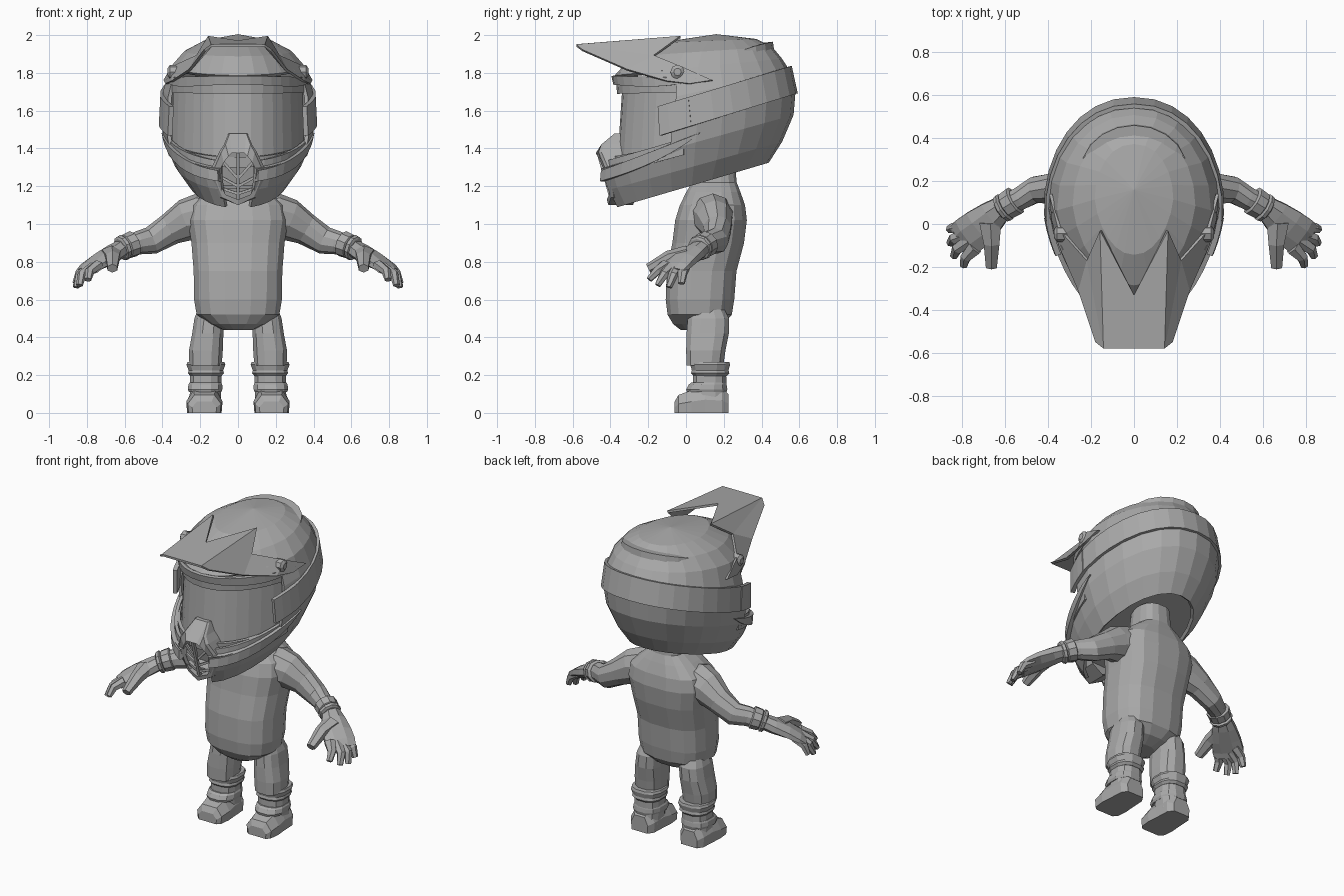
import bpy, math
from math import sin, cos, pi, radians
from mathutils import Vector

if "Cube" in bpy.data.objects:
    bpy.data.objects.remove(bpy.data.objects["Cube"])

GREY = bpy.data.materials.new("plain grey")
GREY.use_nodes = True
GREY.diffuse_color = (0.4, 0.4, 0.4, 1)
GREY.node_tree.nodes["Principled BSDF"].inputs["Base Color"].default_value = (0.4, 0.4, 0.4, 1)


def make(name, verts, faces, mirror=False, thick=0):
    me = bpy.data.meshes.new(name)
    me.from_pydata([tuple(v) for v in verts], [], faces)
    me.materials.append(GREY)
    ob = bpy.data.objects.new(name, me)
    bpy.context.collection.objects.link(ob)
    bpy.context.view_layer.objects.active = ob
    ob.select_set(True)
    bpy.ops.object.mode_set(mode='EDIT')
    bpy.ops.mesh.select_all(action='SELECT')
    bpy.ops.mesh.normals_make_consistent(inside=False)
    bpy.ops.object.mode_set(mode='OBJECT')
    ob.select_set(False)
    if mirror:
        m = ob.modifiers.new("mirror", 'MIRROR')
        m.use_clip = True
    if thick:
        m = ob.modifiers.new("thickness", 'SOLIDIFY')
        m.thickness, m.offset = thick, 0
    return ob


def loft(name, rings, caps=(True, True), closed=True, **kw):
    n = len(rings[0])
    verts = [p for r in rings for p in r]
    faces = []
    for i in range(len(rings) - 1):
        for j in range(n if closed else n - 1):
            k = (j + 1) % n
            faces.append((i * n + j, i * n + k, (i + 1) * n + k, (i + 1) * n + j))
    if caps[0]:
        faces.append(tuple(range(n)))
    if caps[1]:
        faces.append(tuple(range(len(verts) - n, len(verts))))
    return make(name, verts, faces, **kw)


def spow(v, e):
    return math.copysign(abs(v) ** e, v)


def column(name, rows, n=12, e=0.8, **kw):
    """Upright loft; rows are z, x, y, half width, half depth."""
    rings = [[(x + rx * spow(cos(2 * pi * (j + .5) / n), e),
               y + ry * spow(sin(2 * pi * (j + .5) / n), e), z) for j in range(n)]
             for z, x, y, rx, ry in rows]
    return loft(name, rings, **kw)


def tube(name, path, radii, n=8, **kw):
    """Loft along a path; radii are half width, half height."""
    pts = [Vector(p) for p in path]
    rings = []
    for i, p in enumerate(pts):
        d = (pts[min(i + 1, len(pts) - 1)] - pts[max(i - 1, 0)]).normalized()
        s = d.cross(Vector((0, 0, 1))).normalized()
        u = s.cross(d)
        w, h = radii[i]
        rings.append([p + s * w * cos(2 * pi * (j + .5) / n) + u * h * sin(2 * pi * (j + .5) / n)
                      for j in range(n)])
    return loft(name, rings, mirror=True, **kw)


def hoop(r, deg):
    """Point on a tilted helmet ring; r is front y, front z, back y, back z, half width."""
    yf, zf, yb, zb, w = r
    t = radians(deg)
    k = (1 - cos(t)) / 2
    taper = 1 - .15 * max(cos(t), 0)
    return Vector((w * taper * spow(sin(t), .92), yf + (yb - yf) * k, zf + (zb - zf) * k))


def band(name, low, high, a, b, steps, thick, taper=0):
    """Curved strip on the left half, mirrored; taper narrows its far end to the top edge."""
    rows = [[], []]
    for i in range(steps + 1):
        f = i / steps
        p, q = hoop(low, a + (b - a) * f), hoop(high, a + (b - a) * f)
        rows[0].append(p.lerp(q, taper * f ** 3))
        rows[1].append(q)
    return loft(name, rows, caps=(False, False), closed=False, thick=thick, mirror=True)


# Torso with neck
body = [(.44, -.03, .13, .08), (.47, -.07, .2, .15), (.52, -.1, .245, .222), (.60, -.11, .258, .236),
        (.75, -.105, .27, .238), (.90, -.075, .31, .25), (1.02, -.06, .325, .27), (1.10, -.035, .315, .255),
        (1.17, 0, .29, .175), (1.22, .03, .27, .11), (1.34, .04, .26, .1)]
column("torso", [(z, 0, (a + b) / 2, w, (b - a) / 2) for z, a, b, w in body], n=16, e=.75)

# Legs and boots
column("legs", [(.6, .145, .11, .05, .07), (.5, .152, .118, .081, .112), (.42, .16, .115, .085, .115),
                (.33, .17, .105, .092, .107), (.25, .172, .1, .088, .1)], mirror=True)
column("boot_cuffs", [(.195, .17, .128, .085, .09), (.21, .17, .128, .098, .104), (.225, .17, .128, .094, .1),
                      (.255, .17, .128, .106, .108), (.27, .17, .128, .1, .104)], mirror=True)
column("boot_shafts", [(.04, .175, .125, .085, .1), (.12, .172, .125, .085, .092),
                       (.22, .17, .125, .085, .09)], mirror=True)
column("ankle_straps", [(.11, .174, .11, .088, .108), (.125, .174, .11, .094, .112),
                        (.15, .173, .115, .092, .103), (.16, .173, .12, .086, .095)], mirror=True)
foot = []
for y, w, h in [(-.06, .065, .06), (-.04, .088, .095), (.03, .096, .12), (.1, .09, .14), (.19, .085, .13), (.225, .06, .1)]:
    foot.append([(.178 + s * w * k, y, h * f) for s, k, f in
                 [(-1, .95, 0), (-1, 1, .5), (-1, .6, 1), (1, .6, 1), (1, 1, .5), (1, .95, 0)]])
loft("feet", foot, mirror=True)

# Arms, glove cuffs and hands
tube("arms", [(.1, .135, 1.05), (.2, .14, 1.038), (.27, .15, 1.022), (.36, .165, .972), (.46, .16, .912),
              (.53, .12, .9), (.62, .075, .87)],
     [(.1, .09), (.115, .125), (.1, .112), (.077, .085), (.064, .074), (.056, .062), (.05, .052)], n=10)
for nm, a, b in [("wrist_cuff", 0, .055), ("wrist_band", .062, .085)]:
    p = Vector((.55, .112, .898))
    d = Vector((.8, -.5, -.32))
    tube(nm + "s", [p + d * t for t in (a, a + .006, b, b + .006)],
         [(.058, .06), (.071, .07), (.067, .066), (.054, .055)], n=10)
tube("palms", [(.6, .09, .88), (.66, .04, .845), (.72, -.015, .81), (.775, -.055, .775), (.8, -.075, .75)],
     [(.052, .046), (.076, .046), (.096, .04), (.098, .03), (.09, .022)])
fingers = {"index_finger": [(.74, -.11, .785), (.785, -.155, .75), (.795, -.195, .705)],
           "middle_finger": [(.765, -.08, .775), (.825, -.115, .735), (.84, -.15, .675)],
           "ring_finger": [(.78, -.05, .77), (.84, -.068, .73), (.858, -.09, .665)],
           "little_finger": [(.78, -.01, .78), (.84, -.018, .74), (.862, -.025, .685)],
           "thumb": [(.67, .01, .845), (.664, -.09, .822), (.665, -.2, .765)]}
for nm, path in fingers.items():
    r = .042 if nm == "thumb" else .027
    tube(nm + "s", path, [(r * 1.4, r), (r, r * .9), (r * .7, r * .6)], n=6)

# Helmet shell with eye and mouth openings
R = [(-.37, 1.09, .43, 1.33, .25), (-.42, 1.18, .50, 1.44, .325), (-.46, 1.29, .56, 1.58, .38),
     (-.45, 1.42, .57, 1.70, .4), (-.40, 1.60, .545, 1.80, .387), (-.37, 1.78, .50, 1.87, .35),
     (-.28, 1.88, .45, 1.93, .28), (-.14, 1.95, .37, 1.97, .18)]
N = 24
verts = [hoop(r, 360 * j / N) for r in R for j in range(N)] + [Vector((0, .16, 1.995))]
faces = []
for i in range(len(R) - 1):
    for j in range(N):
        c = min(j, N - 1 - j)
        if (2 <= i < 5 and c < 5) or (i < 2 and c < 1):
            continue
        k = (j + 1) % N
        faces.append((i * N + j, i * N + k, (i + 1) * N + k, (i + 1) * N + j))
top = (len(R) - 1) * N
faces += [(top + j, top + (j + 1) % N, len(verts) - 1) for j in range(N)]
make("helmet_shell", verts, faces, thick=.02)
liner = [hoop(R[1], 360 * j / N) * .97 + Vector((0, 0, .04)) for j in range(N)]
make("helmet_liner", liner, [tuple(range(N))])

# Rims, goggles and strap
band("chin_rim", (-.465, 1.22, .565, 1.53, .378), (-.46, 1.275, .575, 1.68, .393), 16, 92, 9, .024, .97)
band("chin_lip", (-.435, 1.25, .55, 1.52, .37), (-.43, 1.33, .55, 1.62, .378), 14, 82, 8, .02)
band("brow_rim", (-.375, 1.74, .5, 1.62, .375), (-.385, 1.785, .5, 1.76, .372), 0, 90, 9, .02, .9)
band("goggle_lens", (-.36, 1.3, .5, 1.5, .365), (-.33, 1.76, .5, 1.78, .355), 0, 78, 7, .01)
band("goggle_frame_bottom", (-.385, 1.3, .5, 1.46, .374), (-.39, 1.355, .5, 1.53, .376), 0, 76, 7, .02)
band("goggle_frame_top", (-.355, 1.69, .5, 1.71, .367), (-.36, 1.75, .5, 1.73, .367), 0, 76, 7, .02)
low, high = (-.45, 1.37, .582, 1.69, .412), (-.45, 1.53, .55, 1.835, .404)
band("goggle_strap", low, high, 76, 180, 9, .02)
band("strap_mounts", low, high, 67, 86, 3, .026)

# Mouth vent frame with bars
def face_y(x, z):
    y = -.495 + (z - 1.4) * 1.3 if z > 1.4 else -.495 + (1.4 - z) * .28
    return y + abs(x) * .3


def vent_loop(half, back):
    pts = half + [(-x, z) for x, z in reversed(half) if x > 0]
    return [(x, face_y(x, z) + back, z) for x, z in pts]


outer = [(.05, 1.48), (.075, 1.42), (.1, 1.38), (.155, 1.27), (.095, 1.14), (0, 1.1)]
inner = [(.035, 1.375), (.05, 1.36), (.075, 1.325), (.115, 1.25), (.065, 1.155), (0, 1.13)]
loft("mouth_vent", [vent_loop(outer, .13), vent_loop(outer, .012), vent_loop([(x * .88, z) for x, z in outer], 0),
                    vent_loop(inner, 0), vent_loop(inner, .08)], caps=(False, True))
bars = [((0, 1.38), (0, 1.12), .013), ((0, 1.24), (.08, 1.33), .01),
        ((0, 1.2), (.11, 1.26), .01), ((0, 1.16), (.09, 1.19), .01)]
for i, (a, b, r) in enumerate(bars):
    tube("vent_bar_%d" % i, [(x, face_y(x, z) + .025, z) for x, z in (a, b)], [(r, r)] * 2, n=4)

# Visor peak
peak = [(0, -.58, 1.945), (.14, -.58, 1.945), (.175, -.55, 1.92), (0, -.33, 1.965), (.155, -.03, 1.99),
        (.215, -.17, 1.89), (.255, -.31, 1.815), (.345, -.1, 1.755), (.348, -.02, 1.83), (.388, .14, 1.76),
        (.378, .02, 1.742)]
make("visor_peak", peak, [(0, 1, 4, 3), (1, 5, 4), (1, 2, 6, 5), (5, 6, 7, 8), (8, 7, 10, 9)],
     mirror=True, thick=.014)
loft("visor_bolts", [[(x, -.045 + r * cos(j * pi / 4), 1.805 + r * sin(j * pi / 4)) for j in range(8)]
                     for x, r in [(.31, .038), (.36, .038), (.372, .02)]], mirror=True)

# Rear spoiler lip
lip = []
for i in range(9):
    t = radians(-72 + 18 * i)
    s, c = sin(t), cos(t)
    f = c ** .5
    lip.append([(.2 * s, .22 + .06 * c, 1.89 + .055 * f), (.25 * s, .24 + .22 * c, 1.87 + .095 * f),
                (.27 * s, .24 + .24 * c, 1.83)])
loft("rear_spoiler", lip)
